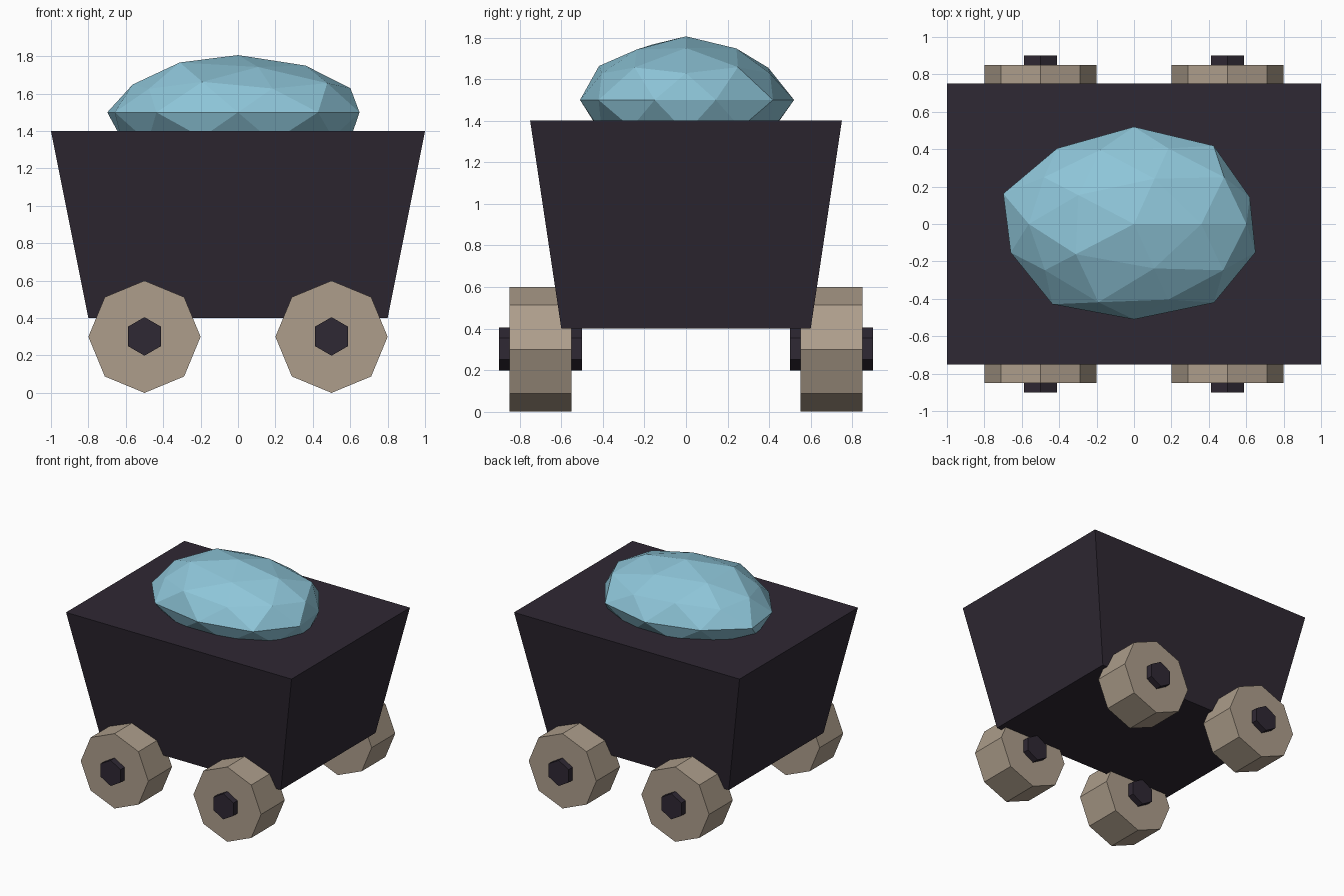
import bpy, bmesh, math
from mathutils import Matrix

if "Cube" in bpy.data.objects:
    bpy.data.objects.remove(bpy.data.objects["Cube"])


def material(name, rgb):
    m = bpy.data.materials.new(name)
    m.diffuse_color = (*rgb, 1)
    m.use_nodes = True
    m.node_tree.nodes["Principled BSDF"].inputs["Base Color"].default_value = m.diffuse_color
    return m


DARK = material("dark_iron", (0.028, 0.021, 0.033))
WOOD = material("pale_wood", (0.42, 0.34, 0.26))
CRYSTAL = material("blue_crystal", (0.27, 0.56, 0.69))


def add_object(name, bm, mat):
    bmesh.ops.recalc_face_normals(bm, faces=bm.faces)
    me = bpy.data.meshes.new(name)
    bm.to_mesh(me)
    bm.free()
    me.materials.append(mat)
    ob = bpy.data.objects.new(name, me)
    bpy.context.collection.objects.link(ob)
    return ob


def disc(name, sides, radius, width, loc, mat):
    """Prism lying along y with a corner pointing straight up."""
    bm = bmesh.new()
    bmesh.ops.create_cone(bm, cap_ends=True, segments=sides, radius1=radius,
                          radius2=radius, depth=width)
    bmesh.ops.rotate(bm, verts=bm.verts, matrix=Matrix.Rotation(math.pi / 2, 3, 'X'))
    ob = add_object(name, bm, mat)
    ob.location = loc


# Cart body: solid box that tapers towards the bottom
bm = bmesh.new()
bmesh.ops.create_cube(bm, size=2)
for v in bm.verts:
    top = v.co.z > 0
    v.co.x *= 1.0 if top else 0.8
    v.co.y *= 0.75 if top else 0.6
    v.co.z = 1.4 if top else 0.4
add_object("cart_body", bm, DARK)

# Four wheels, each with its own hub
for x, end in ((-0.5, "left"), (0.5, "right")):
    for s, side in ((-1, "front"), (1, "back")):
        disc(f"wheel_{side}_{end}", 8, 0.3, 0.3, (x, 0.7 * s, 0.3), WOOD)
        disc(f"hub_{side}_{end}", 6, 0.103, 0.4, (x, 0.7 * s, 0.302), DARK)

# Crystal: squashed icosphere, each ring of corners pushed in or out
# ring height -> (start angle, angle step, radial factors)
RINGS = {
    0.0: (18, 36, (0.93, 1.035, 1.04, 1.0, 1.05, 0.99, 1.06, 1.02, 1.04, 0.976)),
    0.447: (0, 72, (0.96, 0.95, 0.95, 0.94, 0.95)),
    0.526: (36, 72, (1.0, 0.98, 0.945, 1.035, 0.99)),
    0.851: (0, 72, (0.98, 0.97, 1.0, 1.045, 0.95)),
    1.0: (0, 360, (1.02,)),
}
bm = bmesh.new()
bmesh.ops.create_icosphere(bm, subdivisions=2, radius=1)
for v in bm.verts:
    ring = min(RINGS, key=lambda h: abs(h - v.co.z))
    k = 1.0
    if v.co.z > -0.05:
        start, step, factors = RINGS[ring]
        angle = math.degrees(math.atan2(v.co.y, v.co.x))
        k = factors[round((angle - start) / step) % len(factors)]
    v.co = (0.7 * k * v.co.x, 0.5 * k * v.co.y, 1.5 + 0.3 * k * v.co.z)
add_object("crystal", bm, CRYSTAL)
